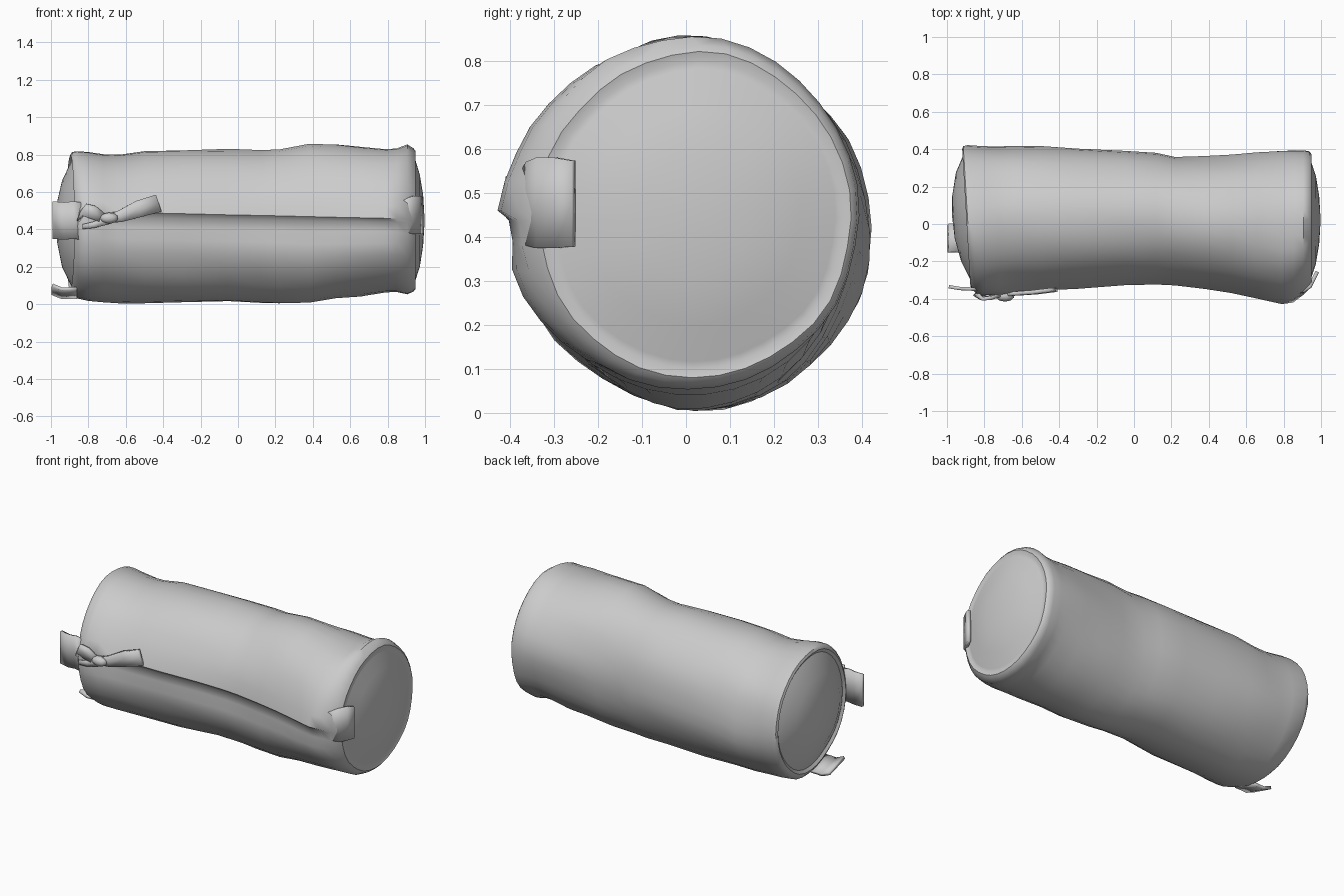
import bpy, bmesh, math
from mathutils import Vector, noise


def finish(name, bm):
    bmesh.ops.recalc_face_normals(bm, faces=bm.faces)
    me = bpy.data.meshes.new(name)
    bm.to_mesh(me)
    bm.free()
    ob = bpy.data.objects.new(name, me)
    bpy.context.collection.objects.link(ob)
    return ob


def ribbon(name, path, width, thick=0.018):
    """Flat strap: centre points swept with one or several width vectors."""
    bm = bmesh.new()
    widths = width if isinstance(width, list) else [width] * len(path)
    rows = []
    for p, w in zip(path, widths):
        p, w = Vector(p), Vector(w) / 2
        rows.append([bm.verts.new(p - w), bm.verts.new(p), bm.verts.new(p + w)])
    for a, b in zip(rows, rows[1:]):
        for i in range(2):
            bm.faces.new((a[i], a[i + 1], b[i + 1], b[i]))
    ob = finish(name, bm)
    mod = ob.modifiers.new("thickness", 'SOLIDIFY')
    mod.thickness = thick
    mod.offset = 0
    return ob


# Rolled body: x, y min, y max, z min, z max at each station
stations = [
    (-0.89, -0.345, 0.415, 0.06, 0.81), (-0.865, -0.375, 0.42, 0.03, 0.815),
    (-0.80, -0.385, 0.415, 0.015, 0.81), (-0.72, -0.37, 0.415, 0.01, 0.80),
    (-0.63, -0.35, 0.415, 0.006, 0.80), (-0.50, -0.34, 0.415, 0.01, 0.82),
    (-0.30, -0.33, 0.405, 0.012, 0.825), (-0.05, -0.315, 0.395, 0.015, 0.83),
    (0.12, -0.31, 0.38, 0.012, 0.825), (0.22, -0.315, 0.36, 0.008, 0.83),
    (0.38, -0.335, 0.365, 0.005, 0.855), (0.52, -0.36, 0.37, 0.025, 0.85),
    (0.66, -0.39, 0.38, 0.042, 0.842), (0.79, -0.415, 0.388, 0.065, 0.832),
    (0.85, -0.405, 0.39, 0.065, 0.835), (0.905, -0.375, 0.392, 0.052, 0.853),
    (0.937, -0.345, 0.388, 0.065, 0.832),
]
# Domed ends: x and scale of the end outline, with a groove inside the rolled rim
left_cap = [(-0.972, 0.0), (-0.965, 0.3), (-0.938, 0.62), (-0.895, 0.86), (-0.885, 0.91), (-0.897, 0.96)]
right_cap = [(0.948, 0.965), (0.942, 0.91), (0.945, 0.87), (0.972, 0.65), (0.99, 0.35), (0.998, 0.0)]


def scaled(cap, st):
    cy, cz = (st[1] + st[2]) / 2, (st[3] + st[4]) / 2
    hy, hz = (st[2] - st[1]) / 2, (st[4] - st[3]) / 2
    return [(x, cy - hy * s, cy + hy * s, cz - hz * s, cz + hz * s) for x, s in cap]


# Angles past the front flap edge (degrees), and the flap's in/out offsets
flap = {0: 0.012, 3: -0.014, 11: -0.02, -10: 0.006, 20: -0.004}
angles = [0, 3] + [11] + list(range(20, 360, 10))
rings = scaled(left_cap, stations[0]) + stations + scaled(right_cap, stations[-1])
bm = bmesh.new()
loops = []
for x, y0, y1, z0, z1 in rings:
    cy, cz = (y0 + y1) / 2, (z0 + z1) / 2
    ry, rz = (y1 - y0) / 2, (z1 - z0) / 2
    if ry < 1e-6:
        loops.append([bm.verts.new((x, cy, cz))])
        continue
    start = math.pi - math.asin((0.475 - 0.02 * x - cz) / max(rz, 0.38))
    ring = []
    for deg in angles:
        a = start + math.radians(deg)
        y, z = cy + ry * math.cos(a), cz + rz * math.sin(a)
        out = 0.011 * noise.noise(Vector((x * 3, y * 5, z * 5)))
        if -0.75 < x < 0.87:
            out += flap.get(-10 if deg == 350 else deg, 0)
        y += out * math.cos(a)
        z += out * math.sin(a)
        slant = -0.06 * (y - cy) if x < -0.84 else 0
        ring.append(bm.verts.new((x + slant, y, max(z, 0))))
    loops.append(ring)
n = len(angles)
for a, b in zip(loops, loops[1:]):
    for i in range(n):
        j = (i + 1) % n
        if len(a) == 1:
            bm.faces.new((a[0], b[i], b[j]))
        elif len(b) == 1:
            bm.faces.new((a[i], b[0], a[j]))
        else:
            bm.faces.new((a[i], b[i], b[j], a[j]))
finish("rolled_body", bm)

# Strap ends at both ends of the roll
ribbon("left_front_strap",
       [(-0.84, -0.35, 0.445), (-0.88, -0.347, 0.45), (-0.93, -0.345, 0.445), (-0.99, -0.335, 0.45)],
       (0, 0, 0.20))
ribbon("left_bottom_strap",
       [(-0.86, -0.075, 0.06), (-0.90, -0.075, 0.06), (-0.94, -0.075, 0.058), (-0.993, -0.075, 0.08)],
       (0, 0.15, -0.045))
ribbon("right_front_strap",
       [(0.87, -0.365, 0.47), (0.91, -0.355, 0.475), (0.94, -0.335, 0.477), (0.96, -0.295, 0.477), (0.98, -0.255, 0.475)],
       [(0, 0, 0.16), (0, 0, 0.19), (0, 0, 0.205), (0, 0, 0.205), (0, 0, 0.195)], 0.02)

# Tied bow: creased loop, short band, knot and loose tail
ribbon("bow_loop",
       [(-0.72, -0.38, 0.46), (-0.77, -0.395, 0.49), (-0.82, -0.395, 0.505), (-0.845, -0.375, 0.47)],
       [(0.01, 0, 0.05), (0.02, 0, 0.07), (0.02, -0.01, 0.065), (0.02, 0, 0.05)], 0.02)
ribbon("bow_band",
       [(-0.83, -0.38, 0.415), (-0.77, -0.385, 0.425), (-0.70, -0.385, 0.45), (-0.64, -0.37, 0.465)],
       [(0, 0, 0.025), (0, 0, 0.035), (0, 0, 0.05), (0, 0, 0.04)], 0.02)
ribbon("bow_tail",
       [(-0.70, -0.375, 0.455), (-0.63, -0.372, 0.47), (-0.53, -0.365, 0.51), (-0.425, -0.352, 0.54)],
       [(-0.01, 0, 0.04), (-0.02, 0, 0.06), (-0.03, 0, 0.085), (-0.03, 0, 0.09)], 0.022)
bm = bmesh.new()
bmesh.ops.create_icosphere(bm, subdivisions=2, radius=1)
for v in bm.verts:
    v.co = Vector((-0.69 + v.co.x * 0.05, -0.385 + v.co.y * 0.03, 0.46 + v.co.z * 0.03))
finish("bow_knot", bm)

# Smooth shading with sharp folds kept
for ob in bpy.context.collection.objects:
    ob.select_set(True)
    bpy.context.view_layer.objects.active = ob
bpy.ops.object.shade_smooth_by_angle(angle=math.radians(50))
